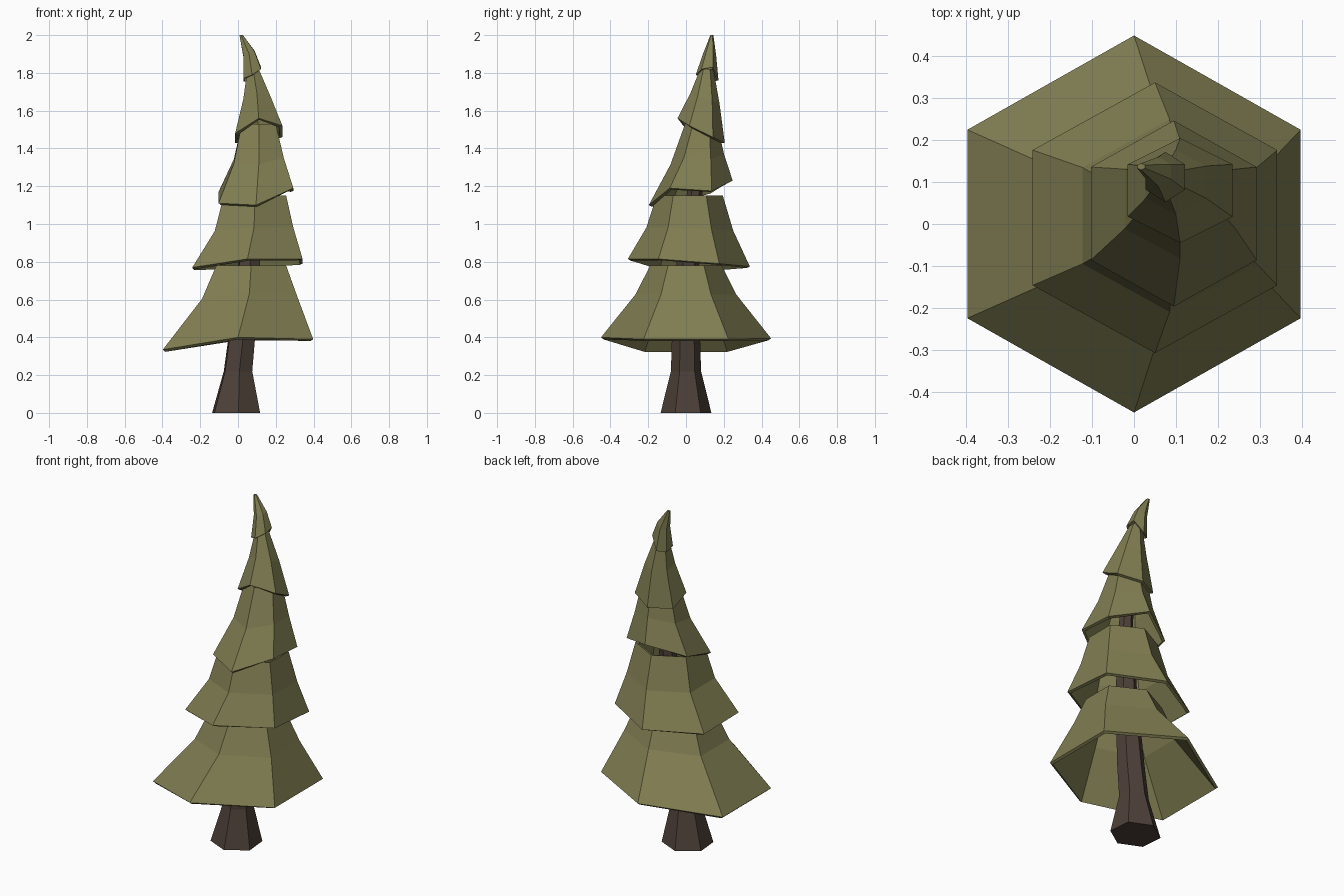
import bpy, bmesh
from math import sin, cos, radians

if "Cube" in bpy.data.objects:
    bpy.data.objects.remove(bpy.data.objects["Cube"])


def material(name, rgb):
    m = bpy.data.materials.new(name)
    m.diffuse_color = (*rgb, 1)
    m.use_nodes = True
    m.node_tree.nodes["Principled BSDF"].inputs["Base Color"].default_value = m.diffuse_color
    return m


NEEDLES = material("needles", (0.22, 0.21, 0.085))
BARK = material("bark", (0.075, 0.052, 0.04))


def hex_ring(cx, cy, rx, ry, zs, turn=0):
    """Six points starting at the front; rx is the half width across flats."""
    pts = []
    for i, z in enumerate(zs):
        a = radians(-90 + turn + 60 * i)
        pts.append((cx + rx * cos(a) / cos(radians(30)), cy + ry * sin(a), z))
    return pts


def loft(name, rings, mat, cap_bottom=False, cap_top=False):
    bm = bmesh.new()
    loops = [[bm.verts.new(p) for p in r] for r in rings]
    for lo, hi in zip(loops, loops[1:]):
        for i in range(6):
            j = (i + 1) % 6
            bm.faces.new((lo[i], lo[j], hi[j], hi[i]))
    if cap_bottom:
        bm.faces.new(loops[0][::-1])
    if cap_top:
        bm.faces.new(loops[-1])
    me = bpy.data.meshes.new(name)
    bm.to_mesh(me)
    bm.free()
    ob = bpy.data.objects.new(name, me)
    me.materials.append(mat)
    bpy.context.collection.objects.link(ob)
    return ob


# Trunk: flared base, leaning with the tree: z, cx, cy, radius
trunk = [(0, -0.01, 0, 0.135), (0.22, 0, 0, 0.08), (0.4, 0.02, 0, 0.075),
         (0.8, 0.06, 0.01, 0.06), (1.2, 0.1, 0.05, 0.04), (1.5, 0.11, 0.09, 0.025)]
loft("trunk", [hex_ring(x, y, r * 0.9, r, [z] * 6, 5) for z, x, y, r in trunk],
     BARK, True, True)

# Branch tiers: rim (cx, cy, rx, ry), uneven rim heights,
# then middle and upper rings (cx, cy, rx, ry, z)
tiers = [
    ((0, 0, 0.398, 0.45), (0.40, 0.39, 0.39, 0.395, 0.335, 0.335),
     (0.06, 0, 0.25, 0.265, 0.62), (0.07, 0, 0.185, 0.19, 0.78)),
    ((0.05, 0.015, 0.292, 0.323), (0.815, 0.815, 0.79, 0.775, 0.765, 0.77),
     (0.085, 0.02, 0.208, 0.23, 0.97), (0.09, 0.02, 0.165, 0.175, 1.15)),
    ((0.095, 0.025, 0.198, 0.222), (1.10, 1.19, 1.175, 1.23, 1.17, 1.11),
     (0.11, 0.06, 0.132, 0.142, 1.34), (0.11, 0.08, 0.09, 0.085, 1.53)),
    ((0.11, 0.08, 0.125, 0.125), (1.56, 1.52, 1.46, 1.43, 1.43, 1.48),
     (0.1, 0.1, 0.072, 0.077, 1.66), (0.08, 0.11, 0.03, 0.035, 1.82)),
    ((0.075, 0.112, 0.047, 0.06), (1.79, 1.82, 1.83, 1.76, 1.755, 1.77),
     (0.058, 0.125, 0.03, 0.035, 1.9), (0.017, 0.137, 0.009, 0.008, 2.0)),
]
for n, (rim, zs, mid, top) in enumerate(tiers, 1):
    mean = sum(zs) / 6
    rings = [hex_ring(*rim, zs),
             hex_ring(*mid[:4], [mid[4] + 0.4 * (z - mean) for z in zs]),
             hex_ring(*top[:4], [top[4]] * 6)]
    ob = loft(f"branch_tier_{n}", rings, NEEDLES, cap_top=(n == 5))
    sol = ob.modifiers.new("thickness", 'SOLIDIFY')
    sol.thickness = 0.018 if n < 5 else 0.008
    sol.offset = -1
